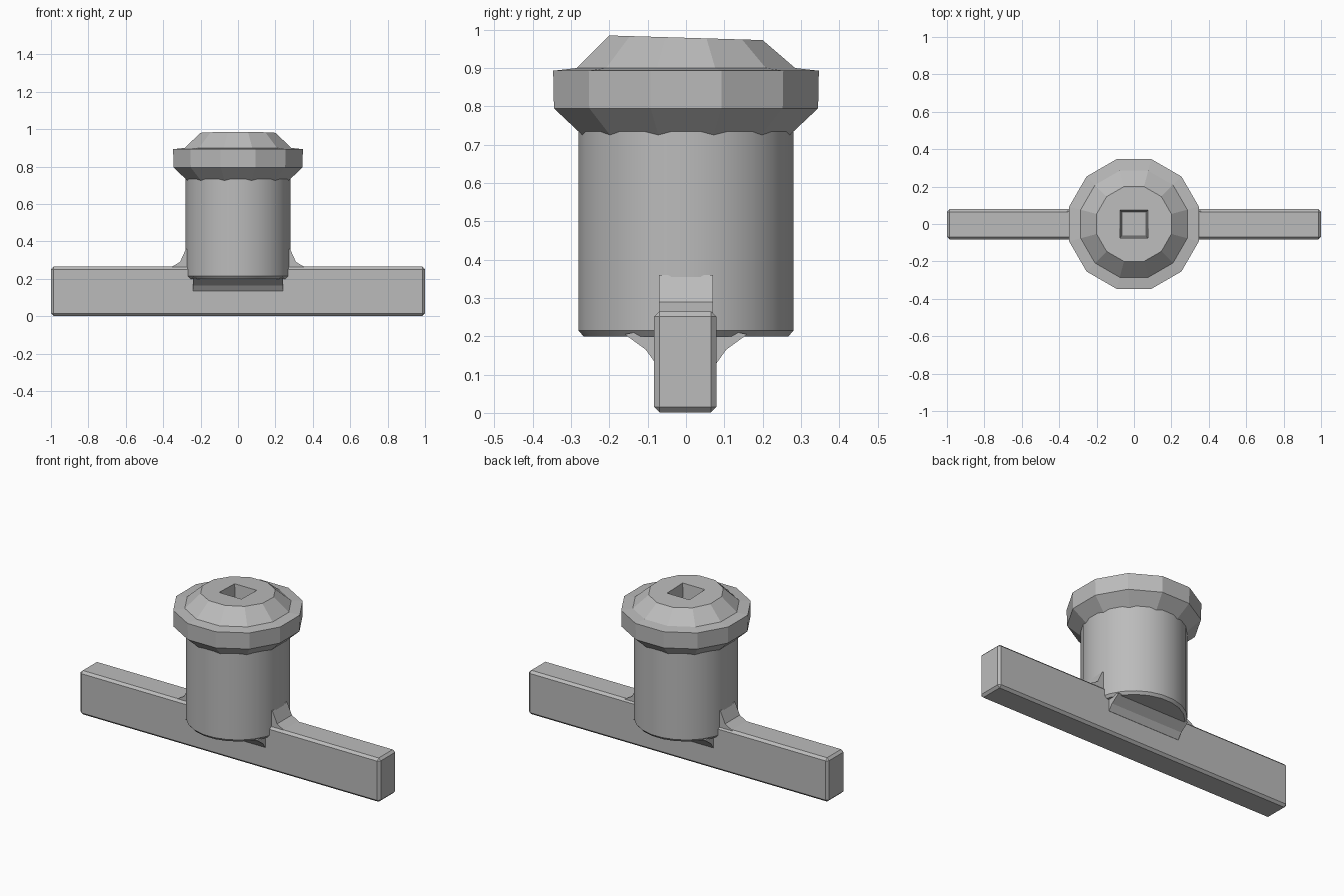
import bpy, bmesh, math
from mathutils import Matrix

cube = bpy.data.objects.get("Cube")
if cube:
    bpy.data.objects.remove(cube, do_unlink=True)

grey = bpy.data.materials.new("plain grey")
grey.use_nodes = True
grey.diffuse_color = (0.5, 0.5, 0.5, 1)
grey.node_tree.nodes["Principled BSDF"].inputs["Base Color"].default_value = (0.5, 0.5, 0.5, 1)


def finish(name, bm, smooth=None):
    bmesh.ops.recalc_face_normals(bm, faces=bm.faces)
    mesh = bpy.data.meshes.new(name)
    bm.to_mesh(mesh)
    bm.free()
    mesh.materials.append(grey)
    obj = bpy.data.objects.new(name, mesh)
    bpy.context.collection.objects.link(obj)
    if smooth:
        bpy.ops.object.select_all(action="DESELECT")
        obj.select_set(True)
        bpy.context.view_layer.objects.active = obj
        bpy.ops.object.shade_smooth_by_angle(angle=math.radians(smooth))
    return obj


def lathe(profile, sides):
    """Closed solid of revolution from (radius, height) pairs, low to high."""
    bm = bmesh.new()
    rings = []
    for r, z in profile:
        angles = [2 * math.pi * (i + 0.5) / sides for i in range(sides)]
        rings.append([bm.verts.new((r * math.cos(a), r * math.sin(a), z)) for a in angles])
    for low, high in zip(rings, rings[1:]):
        for i in range(sides):
            j = (i + 1) % sides
            bm.faces.new((low[i], low[j], high[j], high[i]))
    bm.faces.new(rings[0][::-1])
    bm.faces.new(rings[-1])
    return bm


def prism(name, outline, axis, half):
    """Extrude a 2D outline (across, height) along x or y."""
    bm = bmesh.new()
    ends = []
    for s in (-half, half):
        ends.append([bm.verts.new((s, a, z) if axis == "x" else (a, s, z)) for a, z in outline])
    n = len(outline)
    for i in range(n):
        j = (i + 1) % n
        bm.faces.new((ends[0][i], ends[0][j], ends[1][j], ends[1][i]))
    bm.faces.new(ends[0])
    bm.faces.new(ends[1][::-1])
    return finish(name, bm)


# Long crossbar with softened edges
bm = bmesh.new()
bmesh.ops.create_cube(bm, size=1, matrix=Matrix.Translation((0, -0.002, 0.133))
                      @ Matrix.Diagonal((2, 0.162, 0.264, 1)))
bmesh.ops.bevel(bm, geom=bm.edges[:], offset=0.014, segments=1, affect="EDGES")
finish("crossbar", bm)

# Cylindrical body
finish("body", lathe([(0.27, 0.2), (0.283, 0.215), (0.283, 0.77)], 24), 35)

# Flanged cap with a slightly sloping top
bm = lathe([(0.28, 0.725), (0.357, 0.795), (0.359, 0.893), (0.295, 0.9), (0.207, 0.985)], 12)
for v in bm.verts:
    if v.co.z > 0.95:
        v.co.z -= 0.03 * (v.co.y + 0.2)
cap = finish("cap", bm)

# Square socket cut into the cap
bm = bmesh.new()
bmesh.ops.create_cone(bm, cap_ends=True, segments=4, radius1=0.09, radius2=0.12, depth=0.24,
                      matrix=Matrix.Translation((0, 0, 0.98)) @ Matrix.Rotation(math.pi / 4, 4, "Z"))
cutter = finish("socket_cutter", bm)
cutter.hide_render = True
cutter.hide_viewport = True
cut = cap.modifiers.new("socket", "BOOLEAN")
cut.operation = "DIFFERENCE"
cut.solver = "EXACT"
cut.object = cutter
bpy.context.view_layer.objects.active = cap
bpy.ops.object.modifier_apply(modifier="socket")
bpy.data.objects.remove(cutter, do_unlink=True)

# Gussets joining the body to the top of the bar and to its sides
for side, label in ((1, "left"), (-1, "right")):
    prism(label + "_gusset", [(side * a, z) for a, z in
          ((0.24, 0.24), (0.37, 0.255), (0.31, 0.29), (0.278, 0.36), (0.24, 0.36))], "y", 0.07)
for side, label in ((1, "back"), (-1, "front")):
    prism(label + "_web", [(side * a, z) for a, z in
          ((0.04, 0.12), (0.08, 0.13), (0.105, 0.165), (0.16, 0.205), (0.04, 0.23))], "x", 0.24)
